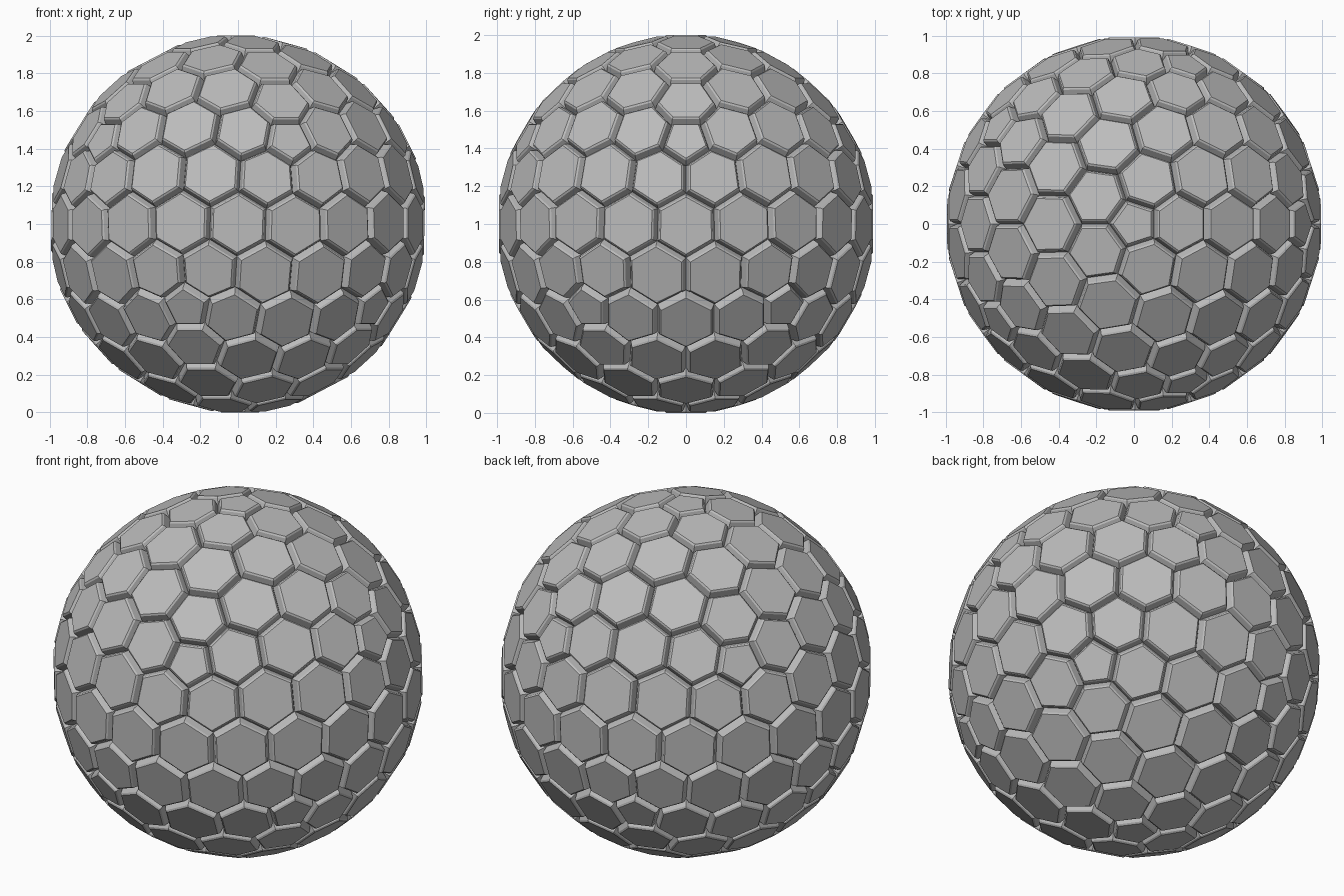
import bpy
import bmesh
import math
from mathutils import Vector

cube = bpy.data.objects.get("Cube")
if cube:
    bpy.data.objects.remove(cube, do_unlink=True)

GROOVE_DEPTH = 0.042
CHAMFER = 0.008
BASE_RADIUS = 1.0 - GROOVE_DEPTH - CHAMFER

# Single stone-grey material
grey = bpy.data.materials.new("neutral_grey")
grey.use_nodes = True
colour = (0.5, 0.5, 0.5, 1.0)
grey.diffuse_color = colour
grey.node_tree.nodes["Principled BSDF"].inputs["Base Color"].default_value = colour

# Triangulated sphere whose dual gives the hexagons and pentagons
tri = bmesh.new()
bmesh.ops.create_icosphere(tri, subdivisions=3, radius=1.0)
tri.faces.ensure_lookup_table()
tri.faces.index_update()


def ring_around(vert):
    """Faces around a vertex, ordered counter-clockwise seen from outside."""
    normal = vert.co.normalized()
    side = normal.orthogonal().normalized()
    up = normal.cross(side)

    def angle(face):
        offset = face.calc_center_median() - vert.co
        return math.atan2(offset.dot(up), offset.dot(side))

    return sorted(vert.link_faces, key=angle)


# Panel layout: one corner per triangle, one panel per vertex
bm = bmesh.new()
centres = [f.calc_center_median() for f in tri.faces]
scale = BASE_RADIUS / max(
    sum((f.calc_center_median().z for f in v.link_faces)) / len(v.link_faces)
    for v in tri.verts)
corners = [bm.verts.new(c * scale) for c in centres]
panels = [bm.faces.new([corners[f.index] for f in ring_around(v)])
          for v in tri.verts]
tri.free()
bm.normal_update()

# Raise each panel with steep walls, then chamfer its rim
for thickness, depth in ((0.009, GROOVE_DEPTH), (CHAMFER, CHAMFER)):
    bmesh.ops.inset_individual(bm, faces=panels, thickness=thickness,
                               depth=depth, use_even_offset=True)
    bm.normal_update()

bmesh.ops.translate(bm, verts=bm.verts, vec=Vector((0, 0, 1)))

mesh = bpy.data.meshes.new("panelled_sphere")
bm.to_mesh(mesh)
bm.free()
mesh.materials.append(grey)
sphere = bpy.data.objects.new("panelled_sphere", mesh)
bpy.context.collection.objects.link(sphere)
